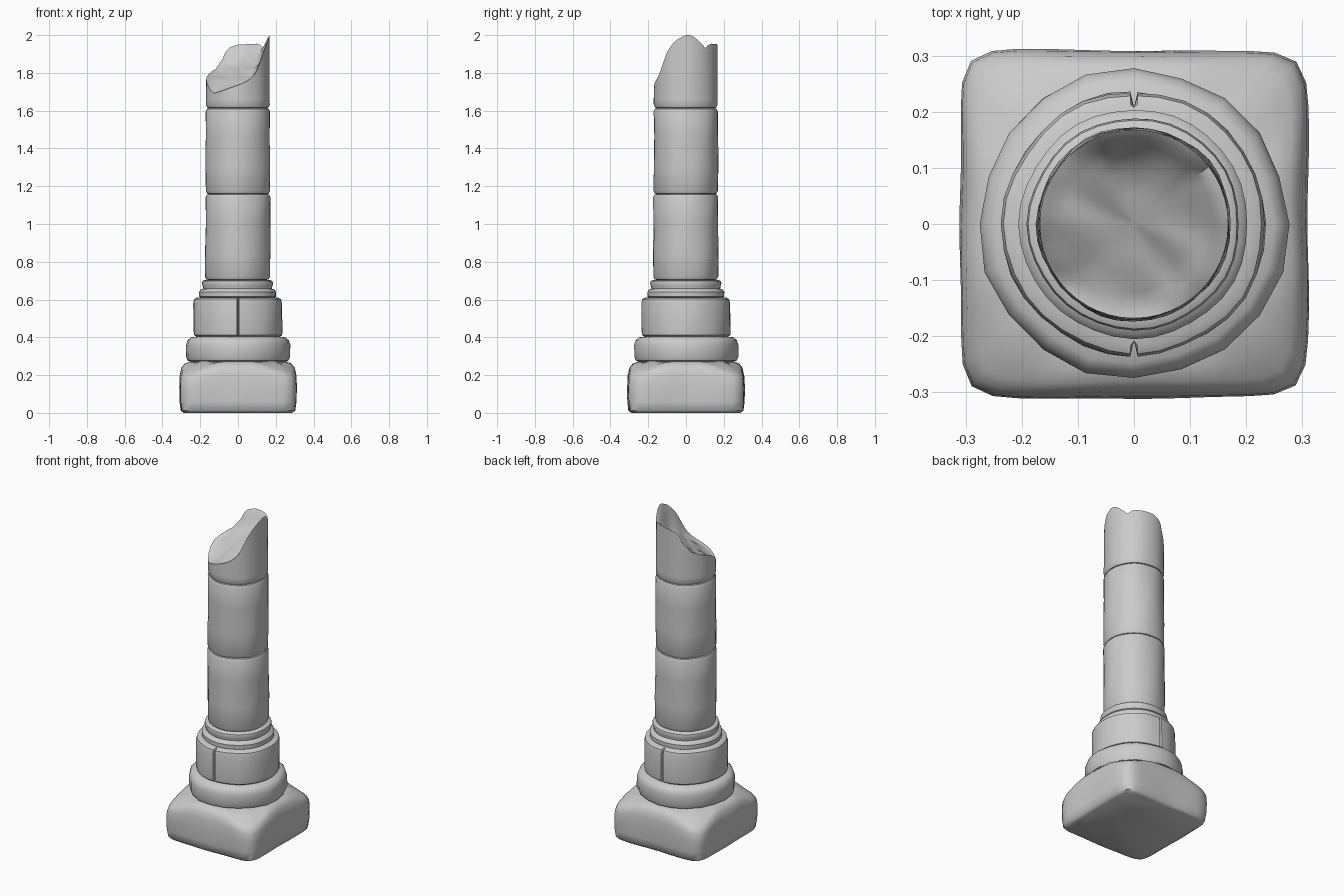
import bpy, bmesh, math

cube = bpy.data.objects.get("Cube")
if cube:
    bpy.data.objects.remove(cube, do_unlink=True)

stone = bpy.data.materials.new("grey stone")
stone.use_nodes = True
GREY = (0.6, 0.6, 0.6, 1)
stone.diffuse_color = GREY
stone.node_tree.nodes["Principled BSDF"].inputs["Base Color"].default_value = GREY


def loft(name, rings, sharp=35):
    """Skin a stack of closed rings and cap both ends."""
    bm = bmesh.new()
    loops = [[bm.verts.new(p) for p in ring] for ring in rings]
    for a, b in zip(loops, loops[1:]):
        for i in range(len(a)):
            j = (i + 1) % len(a)
            bm.faces.new((a[i], a[j], b[j], b[i]))
    bm.faces.new(reversed(loops[0]))
    bm.faces.new(loops[-1])
    bmesh.ops.recalc_face_normals(bm, faces=bm.faces)
    mesh = bpy.data.meshes.new(name)
    bm.to_mesh(mesh)
    bm.free()
    mesh.materials.append(stone)
    obj = bpy.data.objects.new(name, mesh)
    bpy.context.collection.objects.link(obj)
    bpy.ops.object.select_all(action="DESELECT")
    obj.select_set(True)
    bpy.context.view_layer.objects.active = obj
    bpy.ops.object.shade_smooth_by_angle(angle=math.radians(sharp))


def worn(angle, z, amount):
    """Gentle weathering offset for a radius."""
    wave = math.sin(3 * angle + 7 * z) + math.sin(7 * angle - 11 * z) + math.sin(5 * angle + 4)
    return amount * wave / 4


def spread(count):
    return [math.tau * i / count for i in range(count)]


def turned(name, profile, angles, wear=0.004, groove=None):
    rings = []
    for r, z in profile:
        ring = []
        for a in angles:
            rr = r + worn(a, z, wear)
            if groove and abs(math.cos(a)) < 0.001:
                rr = min(rr, groove)
            ring.append((rr * math.cos(a), rr * math.sin(a), z))
        rings.append(ring)
    loft(name, rings)


# Square plinth with bulging sides and worn-down corners
def plinth_ring(half, z, drop, power=10):
    ring = []
    for a in spread(64):
        c, s = math.cos(a), math.sin(a)
        r = half / (abs(c) ** power + abs(s) ** power) ** (1 / power)
        r += worn(a, z, 0.005)
        corner = abs(math.sin(2 * a)) ** 6
        ring.append((r * c, r * s, z - drop * corner))
    return ring


loft("plinth", [plinth_ring(*row) for row in (
    (0.285, 0.0, 0), (0.302, 0.012, 0), (0.308, 0.06, 0), (0.31, 0.14, 0.01),
    (0.307, 0.20, 0.025), (0.298, 0.24, 0.04), (0.28, 0.262, 0.045),
    (0.25, 0.272, 0.03), (0.2, 0.274, 0))], sharp=50)

# Lower round step
turned("lower_step", [(0.24, 0.265), (0.268, 0.278), (0.275, 0.295), (0.276, 0.36),
                      (0.268, 0.385), (0.25, 0.4), (0.2, 0.406)], spread(20), 0.008)

# Upper step, split into two halves by a groove at front and back
gap = math.radians(1.6)
split = sorted(spread(32) + [q + k * gap for q in (math.pi / 2, 3 * math.pi / 2)
                             for k in (-1, 1)])
turned("split_step", [(0.22, 0.402), (0.233, 0.412), (0.235, 0.43), (0.235, 0.58),
                      (0.23, 0.602), (0.215, 0.61), (0.16, 0.612)],
       split, 0.006, groove=0.208)

# Moulded collar under the shaft
turned("collar", [(0.19, 0.608), (0.203, 0.615), (0.204, 0.64), (0.196, 0.652),
                  (0.182, 0.658), (0.184, 0.67), (0.189, 0.685), (0.186, 0.697),
                  (0.175, 0.703), (0.14, 0.704)], spread(36))


# Two whole shaft drums
def drum(name, low, high, r):
    turned(name, [(r - 0.02, low), (r - 0.007, low + 0.004), (r, low + 0.018),
                  (r + 0.001, low + 0.15), (r - 0.001, high - 0.15),
                  (r, high - 0.018), (r - 0.007, high - 0.004),
                  (r - 0.02, high)], spread(36), 0.005)


drum("lower_drum", 0.703, 1.159, 0.172)
drum("middle_drum", 1.157, 1.614, 0.17)

# Broken top drum: rim height by compass degree, sloping ragged break inside
RIM = [(0, 2.0), (10, 2.0), (28, 1.96), (37, 1.93), (48, 1.955), (90, 1.95),
       (110, 1.93), (120, 1.87), (135, 1.82), (160, 1.79), (180, 1.77),
       (200, 1.73), (220, 1.69), (240, 1.705), (270, 1.735), (290, 1.76),
       (305, 1.80), (325, 1.92), (342, 1.975), (360, 2.0)]


def rim_height(a):
    d = math.degrees(a)
    for (d0, z0), (d1, z1) in zip(RIM, RIM[1:]):
        if d <= d1:
            return z0 + (z1 - z0) * (d - d0) / (d1 - d0)


def wall_ring(r, z):
    return [((r + worn(a, z, 0.004)) * math.cos(a),
             (r + worn(a, z, 0.004)) * math.sin(a), z) for a in spread(48)]


def break_ring(factor, weight):
    ring = []
    for a in spread(48):
        x, y = 0.168 * factor * math.cos(a), 0.168 * factor * math.sin(a)
        ragged = 0.008 * math.sin(45 * x + 20 * y) * math.cos(38 * y)
        slope = 1.80 + 0.45 * y + 0.35 * x + ragged
        ring.append((x, y, slope + weight * (rim_height(a) - slope)))
    return ring


wall = [wall_ring(*row) for row in (
    (0.15, 1.612), (0.162, 1.616), (0.169, 1.632), (0.169, 1.66))]
crown = [break_ring(*row) for row in (
    (1, 1), (0.93, 0.85), (0.84, 0.5), (0.72, 0.2), (0.55, 0.05),
    (0.3, 0), (0.05, 0))]
loft("broken_drum", wall + crown, sharp=40)
